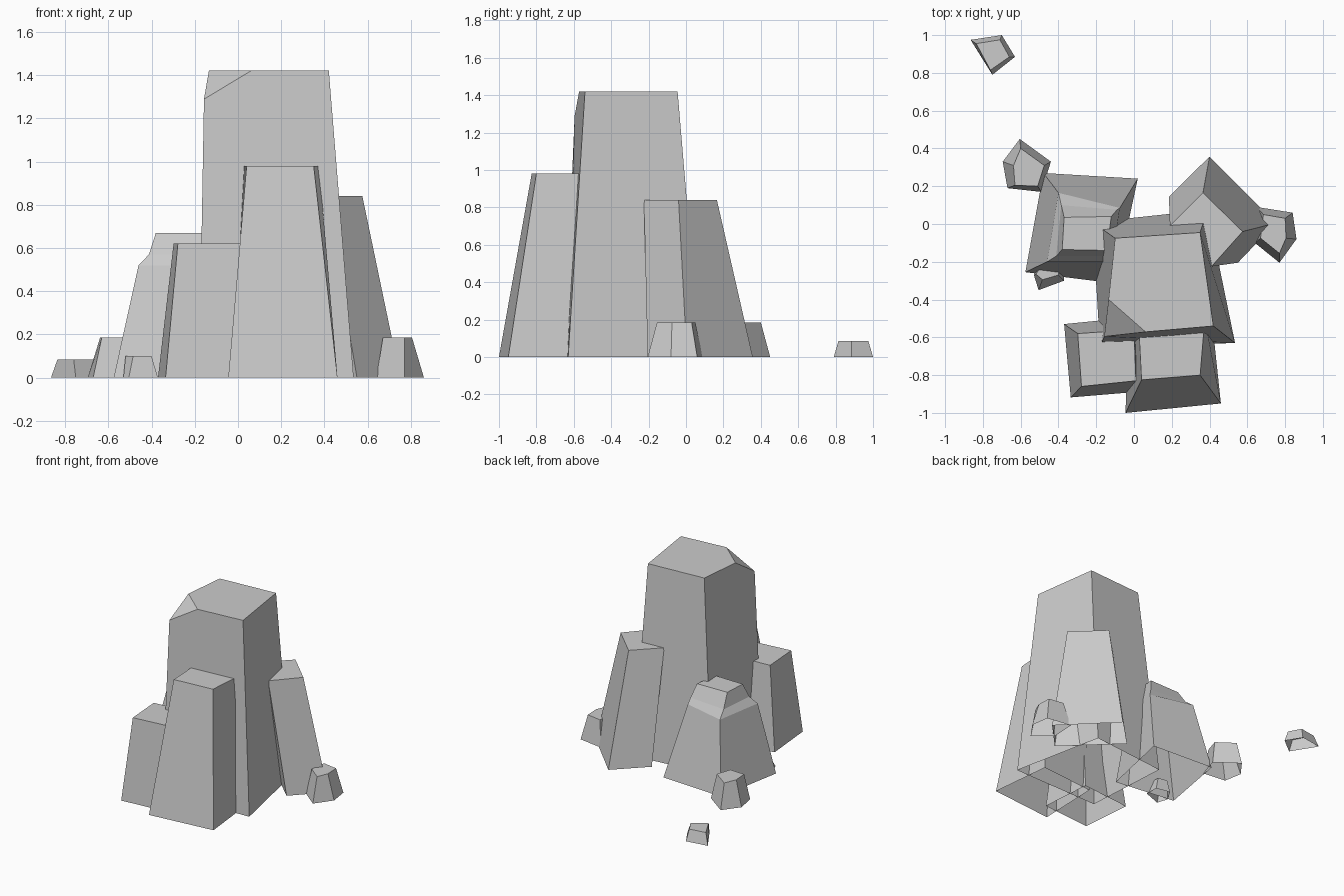
import bpy, bmesh
from mathutils import Vector


def rock(name, rings, cut=None):
    """Loft flat-faced rings [(height, [(x, y), ...]), ...]; top capped, underside open."""
    bm = bmesh.new()
    loops = [[bm.verts.new((x, y, z)) for x, y in pts] for z, pts in rings]
    n = len(loops[0])
    for lo, hi in zip(loops, loops[1:]):
        for i in range(n):
            j = (i + 1) % n
            bm.faces.new((lo[i], lo[j], hi[j], hi[i]))
    bm.faces.new(loops[-1])
    # optional broken-off corner, given as three points on the cut plane
    if cut:
        a, b, c = map(Vector, cut)
        normal = (b - a).cross(c - a)
        if normal.z < 0:
            normal.negate()
        res = bmesh.ops.bisect_plane(bm, geom=bm.verts[:] + bm.edges[:] + bm.faces[:],
                                     plane_co=a, plane_no=normal, clear_outer=True)
        edges = [e for e in res["geom_cut"] if isinstance(e, bmesh.types.BMEdge)]
        bmesh.ops.contextual_create(bm, geom=edges + list({v for e in edges for v in e.verts}))
    bmesh.ops.recalc_face_normals(bm, faces=bm.faces[:])
    me = bpy.data.meshes.new(name)
    bm.to_mesh(me)
    bm.free()
    ob = bpy.data.objects.new(name, me)
    bpy.context.collection.objects.link(ob)
    return ob


# Tall central pillar with a chipped front-left corner
rock("main_pillar", [
    (0, [(-0.18, -0.65), (0.535, -0.63), (0.39, 0.075), (-0.22, 0.01)]),
    (1.42, [(-0.155, -0.59), (0.42, -0.54), (0.35, -0.045), (-0.10, -0.075)])],
    cut=[(0.06, -0.57, 1.42), (-0.145, -0.39, 1.42), (-0.155, -0.595, 1.29)])

# Pillars leaning on it
rock("front_pillar", [
    (0, [(-0.045, -1.0), (0.46, -0.95), (0.41, -0.48), (-0.03, -0.52)]),
    (0.98, [(0.04, -0.825), (0.35, -0.80), (0.375, -0.50), (0.025, -0.53)])])
rock("front_left_pillar", [
    (0, [(-0.335, -0.918), (0.06, -0.885), (0.03, -0.49), (-0.37, -0.53)]),
    (0.62, [(-0.278, -0.86), (0.01, -0.83), (0.0, -0.56), (-0.298, -0.58)])])
rock("right_pillar", [
    (0, [(0.55, -0.205), (0.75, 0.005), (0.40, 0.357), (0.185, 0.145)]),
    (0.84, [(0.41, -0.225), (0.575, -0.04), (0.365, 0.165), (0.19, -0.01)])])

# Stepped rock on the left
rock("left_rock", [
    (0, [(-0.575, -0.255), (-0.10, -0.315), (0.02, 0.24), (-0.48, 0.27)]),
    (0.52, [(-0.46, -0.20), (-0.12, -0.20), (-0.075, 0.085), (-0.40, 0.165)]),
    (0.57, [(-0.412, -0.17), (-0.13, -0.17), (-0.09, 0.075), (-0.385, 0.10)]),
    (0.67, [(-0.38, -0.135), (-0.145, -0.14), (-0.12, 0.04), (-0.37, 0.035)])])

# Small loose stones
rock("right_stone", [
    (0, [(0.77, -0.205), (0.86, -0.08), (0.84, 0.06), (0.65, 0.09), (0.64, -0.10)]),
    (0.185, [(0.77, -0.155), (0.805, -0.075), (0.80, 0.03), (0.685, 0.05), (0.67, -0.075)])])
rock("back_left_stone", [
    (0, [(-0.67, 0.19), (-0.49, 0.17), (-0.44, 0.33), (-0.605, 0.45), (-0.695, 0.33)]),
    (0.185, [(-0.63, 0.205), (-0.51, 0.20), (-0.475, 0.31), (-0.60, 0.40), (-0.638, 0.31)])])
rock("far_stone", [
    (0, [(-0.75, 0.79), (-0.63, 0.885), (-0.70, 1.0), (-0.865, 0.975)]),
    (0.085, [(-0.76, 0.815), (-0.66, 0.885), (-0.71, 0.975), (-0.835, 0.955)])])
rock("front_left_stone", [
    (0, [(-0.505, -0.35), (-0.37, -0.30), (-0.37, -0.20), (-0.48, -0.18), (-0.53, -0.27)]),
    (0.10, [(-0.485, -0.295), (-0.40, -0.27), (-0.40, -0.215), (-0.47, -0.20), (-0.52, -0.265)])])
